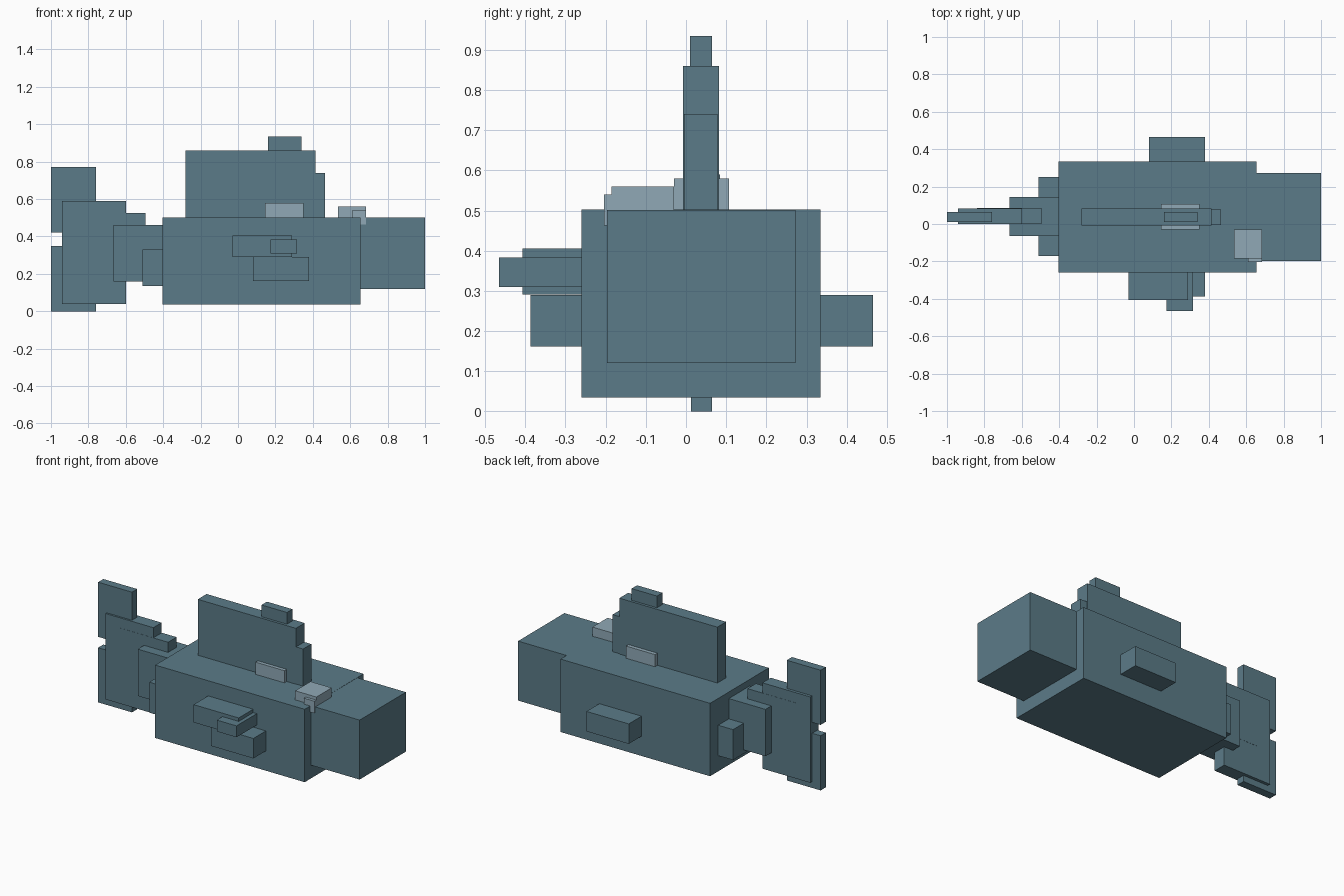
import bpy
import bmesh
from mathutils import Vector

cube = bpy.data.objects.get("Cube")
if cube:
    bpy.data.objects.remove(cube, do_unlink=True)


def make_material(name, rgb):
    mat = bpy.data.materials.new(name)
    mat.use_nodes = True
    color = (*rgb, 1.0)
    mat.diffuse_color = color
    mat.node_tree.nodes["Principled BSDF"].inputs["Base Color"].default_value = color
    return mat


slate = make_material("slate_blue", (0.105, 0.198, 0.246))
pale = make_material("pale_blue_grey", (0.279, 0.397, 0.468))


def box(name, x, y, z, mat=slate):
    """Box from its (min, max) range on each axis."""
    low, high = (Vector(corner) for corner in zip(x, y, z))
    bm = bmesh.new()
    bmesh.ops.create_cube(bm, size=1)
    bmesh.ops.scale(bm, vec=high - low, verts=bm.verts)
    mesh = bpy.data.meshes.new(name)
    bm.to_mesh(mesh)
    bm.free()
    mesh.materials.append(mat)
    obj = bpy.data.objects.new(name, mesh)
    obj.location = (low + high) / 2
    bpy.context.collection.objects.link(obj)
    return obj


# Body and head
box("body", (-0.405, 0.655), (-0.26, 0.335), (0.035, 0.502))
box("head", (0.64, 1.0), (-0.197, 0.272), (0.12, 0.501))

# Dorsal fin
box("dorsal_fin", (-0.28, 0.415), (-0.007, 0.082), (0.48, 0.86))
box("dorsal_fin_tip", (0.16, 0.34), (0.01, 0.065), (0.84, 0.935))
box("dorsal_fin_front", (0.40, 0.465), (-0.005, 0.078), (0.48, 0.74))

# Side fins
box("lower_side_fins", (0.08, 0.38), (-0.387, 0.465), (0.162, 0.29))
box("upper_side_fin", (-0.03, 0.29), (-0.407, -0.24), (0.291, 0.405))
box("upper_side_fin_tip", (0.175, 0.315), (-0.465, -0.24), (0.31, 0.383))

# Tail root
box("tail_root_wide", (-0.51, -0.39), (-0.17, 0.252), (0.135, 0.33))
box("tail_root_tall", (-0.665, -0.39), (-0.065, 0.145), (0.16, 0.46))

# Tail fin and its two lobes
box("tail_fin", (-0.94, -0.60), (0.0, 0.084), (0.04, 0.59))
box("tail_fin_rib", (-0.84, -0.495), (-0.001, 0.085), (0.255, 0.525))
for side, z in (("upper", (0.42, 0.77)), ("lower", (0.0, 0.35))):
    box(f"{side}_tail_lobe", (-1.0, -0.76), (0.012, 0.065), z)

# Pale patches on the back and beside the head
box("back_patch", (0.145, 0.35), (-0.03, 0.107), (0.48, 0.58), pale)
box("head_patch", (0.535, 0.685), (-0.185, -0.03), (0.48, 0.56), pale)
box("head_patch_edge", (0.61, 0.685), (-0.204, -0.17), (0.463, 0.54), pale)
